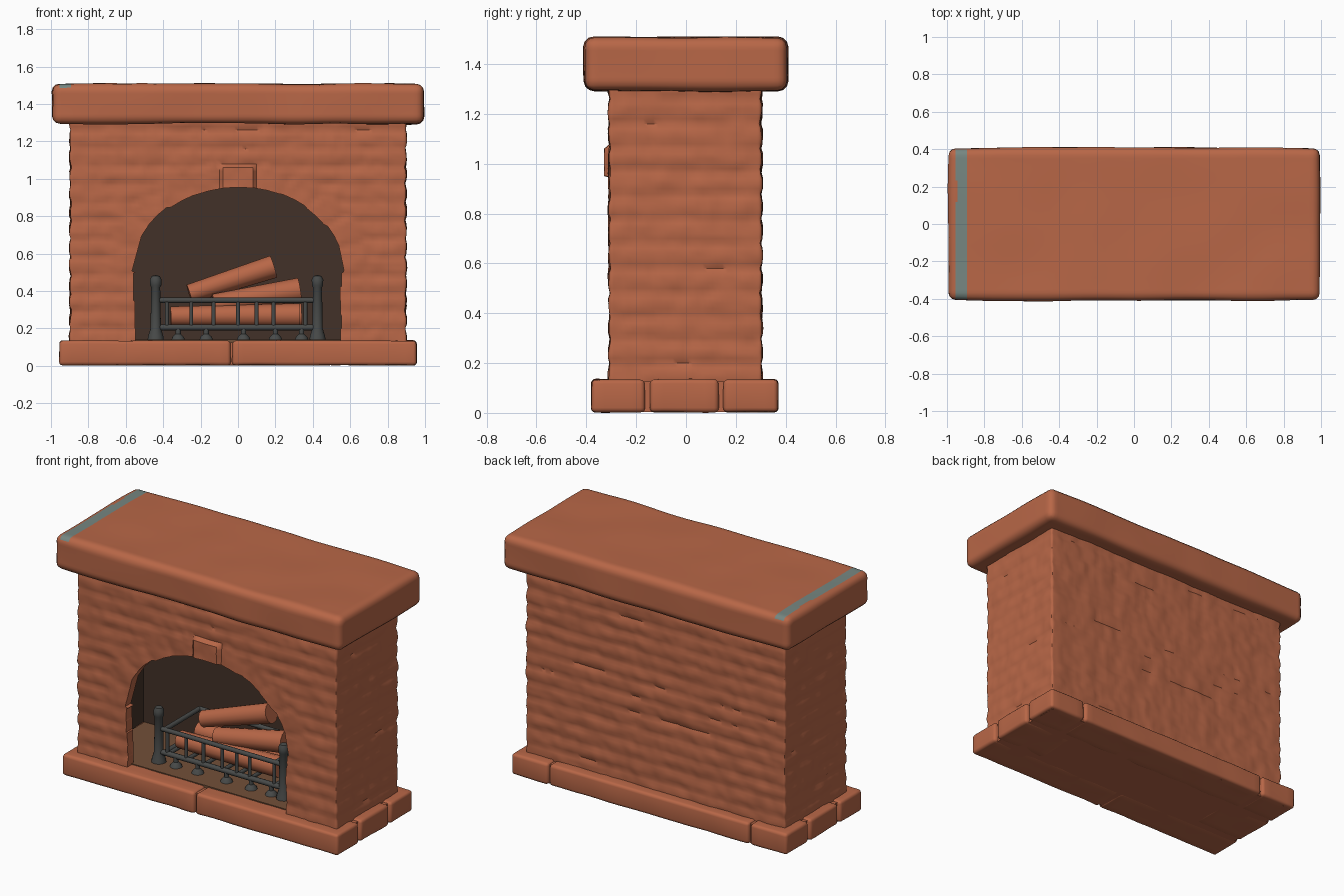
import bpy, bmesh, math, random
from mathutils import Vector, noise

random.seed(4)
if "Cube" in bpy.data.objects:
    bpy.data.objects.remove(bpy.data.objects["Cube"])


def material(name, rgb):
    m = bpy.data.materials.new(name)
    m.use_nodes = True
    m.diffuse_color = (*rgb, 1)
    m.node_tree.nodes["Principled BSDF"].inputs["Base Color"].default_value = (*rgb, 1)
    return m


BRICK = material("terracotta", (0.48, 0.135, 0.063))
SOOT = material("soot brown", (0.055, 0.031, 0.021))
ASH = material("ash brown floor", (0.17, 0.08, 0.04))
IRON = material("dark iron", (0.065, 0.069, 0.067))
TEAL = material("grey teal", (0.18, 0.24, 0.22))


def finish(name, bm, mats, angle=40):
    me = bpy.data.meshes.new(name)
    bm.to_mesh(me)
    bm.free()
    ob = bpy.data.objects.new(name, me)
    bpy.context.collection.objects.link(ob)
    for m in mats:
        me.materials.append(m)
    smooth(ob, angle)
    return ob


def smooth(ob, angle=40):
    bpy.ops.object.select_all(action="DESELECT")
    ob.select_set(True)
    bpy.context.view_layer.objects.active = ob
    bpy.ops.object.shade_smooth_by_angle(angle=math.radians(angle))


def block(lo, hi, bevel, step, relief=None, cuts=()):
    """Bevelled box, sliced into a grid and displaced along its normals."""
    lo, hi = Vector(lo), Vector(hi)
    bm = bmesh.new()
    bmesh.ops.create_cube(bm, size=1)
    for v in bm.verts:
        v.co = (lo + hi) / 2 + v.co * (hi - lo)
    if bevel:
        bmesh.ops.bevel(bm, geom=bm.edges[:], offset=bevel, segments=3, profile=0.5, affect="EDGES")
    if relief:
        planes = [(0, c) for c in cuts]
        for a in range(3):
            n = max(1, round((hi[a] - lo[a]) / step))
            planes += [(a, lo[a] + (hi[a] - lo[a]) * i / n) for i in range(1, n)]
        for a, c in planes:
            axis = Vector([float(k == a) for k in range(3)])
            bmesh.ops.bisect_plane(bm, geom=bm.verts[:] + bm.edges[:] + bm.faces[:],
                                   plane_co=axis * c, plane_no=axis)
        bm.normal_update()
        shift = [(v, v.normal * relief(v.co, v.normal)) for v in bm.verts]
        for v, d in shift:
            v.co += d
    return bm


def rough(amount, freq):
    return lambda p, n: amount * noise.noise(p * freq)


# Arch dimensions
HALF, RISE, SPRING, STONES = 0.555, 0.455, 0.5, 11
COURSE, LENGTH = 0.097, 0.27


def groove(value, period, width):
    d = abs(value / period - round(value / period)) * period
    return math.exp(-(d / width) ** 2)


def masonry(p, n):
    """Brick courses, with a ring of wedge stones around the arch."""
    d = 0.006 * noise.noise(p * 9) + 0.004 * noise.noise(p * 22)
    q = math.hypot(p.x / HALF, (p.z - SPRING) / RISE)
    if n.y < -0.7 and p.z > SPRING and q < 1.27:
        if abs(p.x) < 0.09:
            return d + 0.018
        ang = math.atan2((p.z - SPRING) / RISE, p.x / HALF)
        return d - 0.005 * groove(ang, math.pi / STONES, 0.03)
    row = math.floor(p.z / COURSE)
    u = p.x if abs(n.y) > abs(n.x) else p.y
    joint = groove(u + (row % 2) * LENGTH / 2, LENGTH, 0.012)
    weight = 0.6 + 0.4 * noise.noise(Vector((u * 3, row * 2.7, n.y)))
    return d - 0.012 * weight * groove(p.z, COURSE, 0.016) - 0.004 * weight * joint


# Chimney breast, hollowed for the firebox and opened by the arch
body = finish("brick_surround", block((-0.9, -0.31, 0.1), (0.9, 0.305, 1.32), 0.012, 0.02, masonry),
              [BRICK, SOOT])

outline = []
for i in range(7):
    z = 0.05 + i * (SPRING - 0.05) / 6
    w = HALF + random.uniform(-0.01, 0.008)
    outline += [(w, z), (w, z + 0.07)]
for i in range(STONES):
    k = 1.01 + random.uniform(-0.018, 0.018)
    for j in (0.08, 0.5, 0.95):
        t = math.pi * (i + j) / STONES
        outline.append((HALF * k * math.cos(t), SPRING + RISE * k * math.sin(t)))
for i in range(6, -1, -1):
    z = 0.05 + i * (SPRING - 0.05) / 6
    w = -HALF + random.uniform(-0.008, 0.01)
    outline += [(w, z + 0.07), (w, z)]
# drop jamb points that would climb above the springing line
outline = [p for p in outline if not (abs(p[0]) > 0.54 and p[1] > SPRING + 0.06)]

bm = bmesh.new()
face = bm.faces.new([bm.verts.new((x, -0.5, z)) for x, z in outline])
ext = bmesh.ops.extrude_face_region(bm, geom=[face])
bmesh.ops.translate(bm, verts=[g for g in ext["geom"] if isinstance(g, bmesh.types.BMVert)], vec=(0, 0.28, 0))
bmesh.ops.recalc_face_normals(bm, faces=bm.faces[:])
arch_cutter = finish("arch_cutter", bm, [BRICK, SOOT])

bm = block((-0.82, -0.25, 0.04), (0.82, 0.235, 1.2), 0, 1)
for f in bm.faces:
    f.material_index = 1
box_cutter = finish("firebox_cutter", bm, [BRICK, SOOT])

for cutter in (box_cutter, arch_cutter):
    cutter.hide_render = True
    mod = body.modifiers.new("opening", "BOOLEAN")
    mod.operation, mod.solver, mod.object = "DIFFERENCE", "EXACT", cutter
    bpy.context.view_layer.objects.active = body
    bpy.ops.object.modifier_apply(modifier=mod.name)
    bpy.data.objects.remove(cutter)
smooth(body)

# Mantel slab with a painted band across its top
bm = block((-0.995, -0.408, 1.293), (0.995, 0.408, 1.507), 0.04, 0.06, rough(0.008, 3.5), (-0.945, -0.892))
for f in bm.faces:
    c = f.calc_center_median()
    if f.normal.z > 0.6 and -0.95 < c.x < -0.888:
        f.material_index = 1
finish("mantel", bm, [BRICK, TEAL])

# Hearth stones around a plain core
finish("hearth_core", block((-0.93, -0.355, 0.004), (0.93, 0.345, 0.125), 0, 1), [BRICK])
stones = [("front_stone_right", -0.955, -0.04, -0.38, -0.165), ("front_stone_left", -0.03, 0.955, -0.38, -0.165),
          ("side_stone_right", -0.955, -0.6, -0.145, 0.13), ("side_stone_left", 0.6, 0.955, -0.145, 0.13),
          ("back_stone_right", -0.955, -0.7, 0.15, 0.37), ("back_stone_left", 0.7, 0.955, 0.15, 0.37),
          ("back_stone_middle", -0.69, 0.69, 0.15, 0.37)]
for name, x0, x1, y0, y1 in stones:
    finish(name, block((x0, y0, 0.003), (x1, y1, 0.135), 0.018, 0.06, rough(0.004, 6)), [BRICK])
finish("firebox_floor", block((-0.81, -0.27, 0.12), (0.81, 0.23, 0.141), 0, 1), [ASH])


def rod(name, a, b, r, mat, sides=10, r2=None):
    a, b = Vector(a), Vector(b)
    bm = bmesh.new()
    bmesh.ops.create_cone(bm, cap_ends=True, segments=sides, radius1=r, radius2=r2 or r, depth=(b - a).length)
    rot = (b - a).to_track_quat("Z", "Y")
    for v in bm.verts:
        v.co = (a + b) / 2 + rot @ v.co
    return finish(name, bm, [mat])


def lathe(name, x, y, profile, mat):
    bm = bmesh.new()
    vs = [bm.verts.new((r, 0, z)) for r, z in profile]
    es = [bm.edges.new(p) for p in zip(vs, vs[1:])]
    bmesh.ops.spin(bm, geom=vs + es, axis=(0, 0, 1), cent=(0, 0, 0), angle=math.tau, steps=14)
    bmesh.ops.remove_doubles(bm, verts=bm.verts[:], dist=0.0005)
    bmesh.ops.recalc_face_normals(bm, faces=bm.faces[:])
    bmesh.ops.translate(bm, verts=bm.verts[:], vec=(x, y, 0))
    finish(name, bm, [mat])


# Andirons and fire basket
POST = [(0, 0.13), (0.045, 0.13), (0.04, 0.16), (0.028, 0.2), (0.024, 0.42),
        (0.03, 0.43), (0.031, 0.46), (0.022, 0.48), (0, 0.485)]
FOOT = [(0, 0.13), (0.04, 0.13), (0.03, 0.155), (0.014, 0.17), (0.014, 0.21), (0, 0.21)]
FRONT, REAR, LEFT, RIGHT = -0.155, 0.19, 0.37, -0.4
for side, x in (("left", 0.425), ("right", -0.44)):
    lathe(side + "_andiron", x, FRONT, POST, IRON)
for level, z, r in (("upper", 0.35, 0.014), ("lower", 0.205, 0.016)):
    rod(level + "_front_rail", (-0.43, FRONT, z), (0.41, FRONT, z), r, IRON)
    rod(level + "_rear_rail", (RIGHT, REAR, z), (LEFT, REAR, z), r, IRON)
    for side, x in (("left", LEFT), ("right", RIGHT)):
        rod(f"{level}_{side}_rail", (x, FRONT, z), (x, REAR, z), r, IRON)
for i, x in enumerate((-0.38, -0.25, -0.13, 0.0, 0.1, 0.19, 0.36)):
    rod(f"basket_upright_{i}", (x, FRONT, 0.2), (x, FRONT, 0.355), 0.011, IRON)
    rod(f"basket_floor_bar_{i}", (x, FRONT, 0.2), (x, REAR, 0.2), 0.012, IRON)
for i, x in enumerate((-0.32, -0.17, 0.03, 0.2, 0.34)):
    for place, y in (("front", FRONT), ("rear", REAR)):
        lathe(f"basket_{place}_foot_{i}", x, y, FOOT, IRON)

# Stacked logs
logs = [((-0.36, -0.06, 0.265), (0.33, -0.05, 0.27), 0.058), ((-0.34, 0.1, 0.265), (0.34, 0.11, 0.27), 0.058),
        ((-0.13, -0.02, 0.33), (0.33, 0.01, 0.405), 0.06), ((-0.26, 0.03, 0.385), (0.19, 0.06, 0.53), 0.056)]
for i, (a, b, r) in enumerate(logs):
    rod(f"log_{i}", a, b, r * 0.9, BRICK, 12, r * 1.1)
